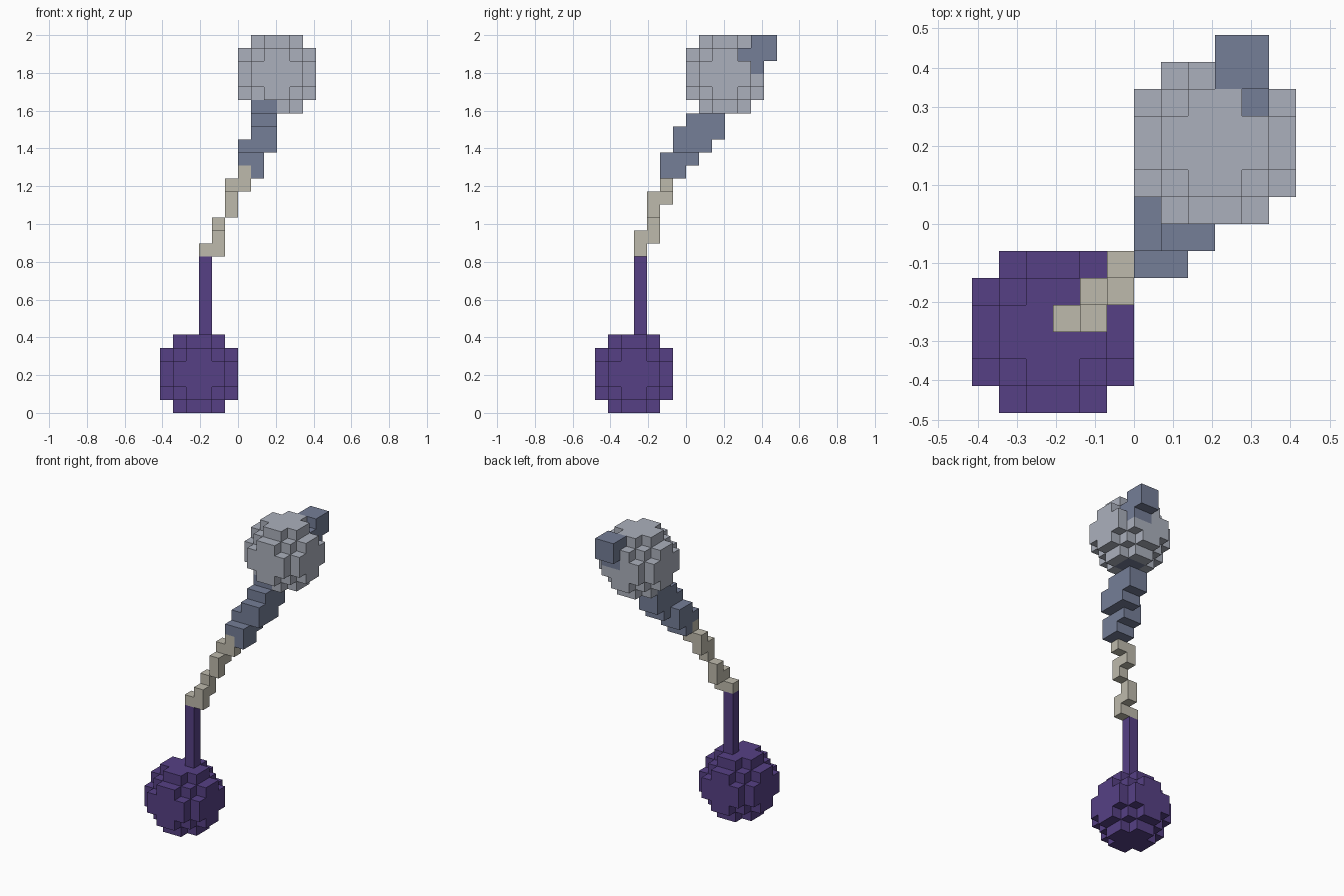
import bpy, bmesh
from mathutils import Vector
from itertools import product

cube = bpy.data.objects.get("Cube")
if cube:
    bpy.data.objects.remove(cube, do_unlink=True)

U = 2 / 29  # edge length of one block


def material(name, rgb):
    lin = [((c / 255 + 0.055) / 1.055) ** 2.4 for c in rgb] + [1.0]
    m = bpy.data.materials.new(name)
    m.use_nodes = True
    m.diffuse_color = lin
    m.node_tree.nodes["Principled BSDF"].inputs["Base Color"].default_value = lin
    return m


purple = material("purple", (86, 64, 133))
grey = material("light grey", (171, 176, 188))
slate = material("slate blue", (117, 126, 151))
beige = material("beige", (190, 186, 172))


def box(x, y, z, w=1, d=1, h=1):
    """Block cells filling a box whose low corner is x, y, z."""
    return set(product(range(x, x + w), range(y, y + d), range(z, z + h)))


def ball(x, y, z, r=3):
    """Block cells of a stepped sphere whose low corner is x, y, z."""
    return {(x + i, y + j, z + k) for i, j, k in product(range(2 * r), repeat=3)
            if sum((c + 0.5 - r) ** 2 for c in (i, j, k)) <= r * r}


def build(name, cells, mat):
    """Make one closed mesh from the outer faces of the cells."""
    bm = bmesh.new()
    verts = {}

    def vert(p):
        key = tuple(round(c) for c in p)
        if key not in verts:
            verts[key] = bm.verts.new(Vector(key) * U)
        return verts[key]

    for cell in sorted(cells):
        for axis, side in product(range(3), (0, 1)):
            n = list(cell)
            n[axis] += 1 if side else -1
            if tuple(n) in cells:
                continue
            a, b = (axis + 1) % 3, (axis + 2) % 3
            corners = []
            for da, db in ((0, 0), (1, 0), (1, 1), (0, 1)):
                p = list(cell)
                p[axis] += side
                p[a] += da
                p[b] += db
                corners.append(vert(p))
            bm.faces.new(corners if side else corners[::-1])
    # merge coplanar squares into larger flat faces
    bmesh.ops.dissolve_limit(bm, angle_limit=0.01, verts=bm.verts, edges=bm.edges)
    me = bpy.data.meshes.new(name)
    bm.to_mesh(me)
    bm.free()
    me.materials.append(mat)
    ob = bpy.data.objects.new(name, me)
    bpy.context.collection.objects.link(ob)


# Thin stepped neck, one block thick
neck_path = [(-3, -4, 12), (-2, -4, 12), (-2, -4, 13), (-2, -3, 13),
             (-2, -3, 14), (-1, -3, 15), (-1, -3, 16), (-1, -2, 16),
             (-1, -2, 17), (0, -2, 17), (0, -2, 18)]
neck = set(neck_path)

# Thick stepped shaft, two blocks thick, running through the upper ball
shaft_path = [(0, -2, 18), (0, -1, 19), (1, -1, 20), (1, 0, 20), (1, 0, 21),
              (1, 1, 21), (1, 1, 22), (2, 2, 23), (2, 3, 24), (2, 3, 25),
              (3, 4, 26), (3, 5, 27)]
shaft = set().union(*(box(*p, 2, 2, 2) for p in shaft_path)) - neck

build("lower_ball", ball(-6, -7, 0), purple)
build("post", box(-3, -4, 6, 1, 1, 6), purple)
build("neck", neck, beige)
build("shaft", shaft, slate)
build("upper_ball", ball(0, 0, 23) - shaft, grey)
